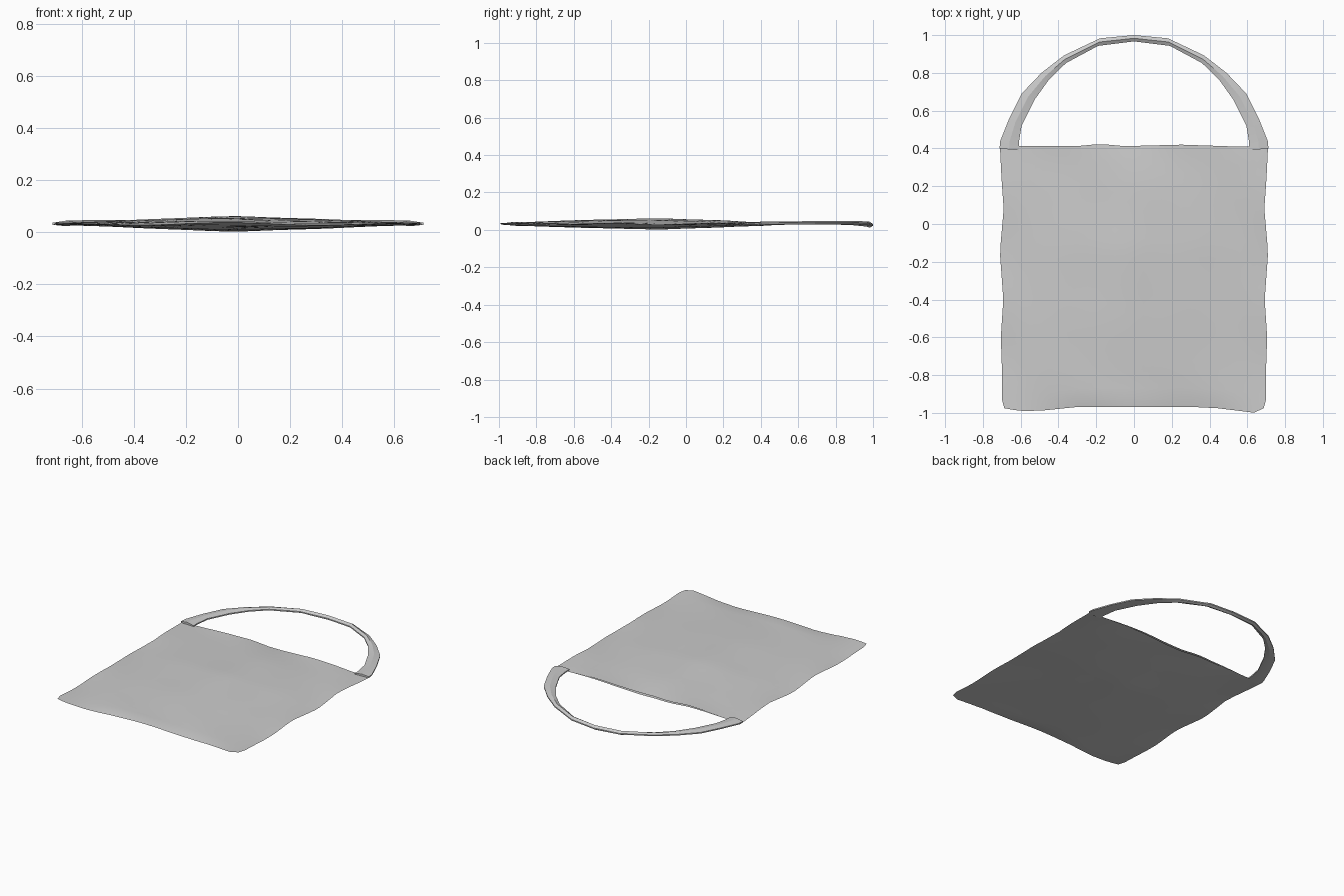
import bpy, bmesh, math
from mathutils import Vector

if "Cube" in bpy.data.objects:
    bpy.data.objects.remove(bpy.data.objects["Cube"])

MID = 0.032  # height of the flat seam plane


def lerp_table(table, t):
    """Piecewise-linear lookup in a list of (key, value) pairs."""
    if t <= table[0][0]:
        return table[0][1]
    for (a, va), (b, vb) in zip(table, table[1:]):
        if t <= b:
            return va + (vb - va) * (t - a) / (b - a)
    return table[-1][1]


def finish(bm, name, angle):
    bmesh.ops.recalc_face_normals(bm, faces=bm.faces)
    mesh = bpy.data.meshes.new(name)
    bm.to_mesh(mesh)
    bm.free()
    obj = bpy.data.objects.new(name, mesh)
    bpy.context.collection.objects.link(obj)
    bpy.ops.object.select_all(action='DESELECT')
    obj.select_set(True)
    bpy.context.view_layer.objects.active = obj
    bpy.ops.object.shade_smooth_by_angle(angle=math.radians(angle))
    return obj


# Uneven cloth outline: side half width by y, hem and mouth height by x
SIDE = [(-0.98, 0.685), (-0.94, 0.70), (-0.8, 0.698), (-0.6, 0.705), (-0.4, 0.692),
        (-0.15, 0.71), (0.08, 0.69), (0.25, 0.702), (0.42, 0.71)]
HEM = [(-0.7, -0.975), (-0.62, -0.99), (-0.5, -0.988), (-0.3, -0.968), (0.3, -0.968),
       (0.45, -0.975), (0.66, -1.0), (0.7, -0.975)]
MOUTH = [(-0.71, 0.43), (-0.6, 0.412), (-0.3, 0.412), (-0.18, 0.424), (-0.05, 0.412),
         (0.25, 0.42), (0.6, 0.408), (0.71, 0.43)]
PUFF = [(-1.0, 0.0), (-0.93, 0.008), (-0.5, 0.023), (-0.12, 0.029), (0.2, 0.018), (0.42, 0.006)]

# Bag body: two puffed panels, sewn at the sides and hem, open at the mouth
N = 28
bm = bmesh.new()
for side in (1, -1):
    grid = []
    for j in range(N + 1):
        row = []
        for i in range(N + 1):
            u, t = 2 * i / N - 1, j / N
            low, high = lerp_table(HEM, 0.7 * u), lerp_table(MOUTH, 0.71 * u)
            y = low + (high - low) * t
            x = u * lerp_table(SIDE, y)
            puff = 0 if j == 0 else lerp_table(PUFF, y) * (1 - abs(u) ** 1.3)
            edge = max(abs(u), abs(2 * t - 1)) ** 6
            wave = 0.005 * edge * math.sin(11 * y + 9 * x)
            crease = 0.05 * puff * math.sin(13 * x + 5 * y) * math.sin(9 * y - 4 * x)
            row.append(bm.verts.new((x, y, MID + wave + side * (puff + crease))))
        grid.append(row)
    for a, b in zip(grid, grid[1:]):
        for i in range(N):
            bm.faces.new((a[i], a[i + 1], b[i + 1], b[i]))
bmesh.ops.remove_doubles(bm, verts=bm.verts, dist=0.0002)
finish(bm, "bag_body", 30)

# Shoulder strap: outer and inner edge pairs with bottom and top heights, left to right
STRAP = [
    ((-0.712, 0.40), (-0.61, 0.39), 0.023, 0.044),
    ((-0.708, 0.44), (-0.61, 0.43), 0.024, 0.044),
    ((-0.660, 0.56), (-0.595, 0.52), 0.028, 0.045),
    ((-0.595, 0.69), (-0.525, 0.66), 0.028, 0.047),
    ((-0.490, 0.80), (-0.450, 0.765), 0.028, 0.047),
    ((-0.370, 0.893), (-0.360, 0.852), 0.027, 0.047),
    ((-0.180, 0.983), (-0.190, 0.943), 0.018, 0.046),
    ((0.0, 1.0), (0.0, 0.967), 0.012, 0.043),
]


def mirrored(station):
    (ox, oy), (ix, iy), low, high = station
    return (-ox, oy), (-ix, iy), low, high


stations = STRAP + [mirrored(s) for s in reversed(STRAP[:-1])]
bm = bmesh.new()
rings = []
for outer, inner, low, high in stations:
    o, n = Vector(outer), Vector(inner)
    m = (o + n) / 2
    half = (low + high) / 2
    # folded band section: thin lips with a raised ridge and hollow underside
    ring = [(o, half - 0.005), (o, half + 0.003), (m, high),
            (n, half + 0.003), (n, half - 0.005), (m, low)]
    rings.append([bm.verts.new((p.x, p.y, z)) for p, z in ring])
for a, b in zip(rings, rings[1:]):
    for k in range(6):
        q = (k + 1) % 6
        bm.faces.new((a[k], a[q], b[q], b[k]))
bm.faces.new(rings[0])
bm.faces.new(rings[-1])
finish(bm, "shoulder_strap", 15)
